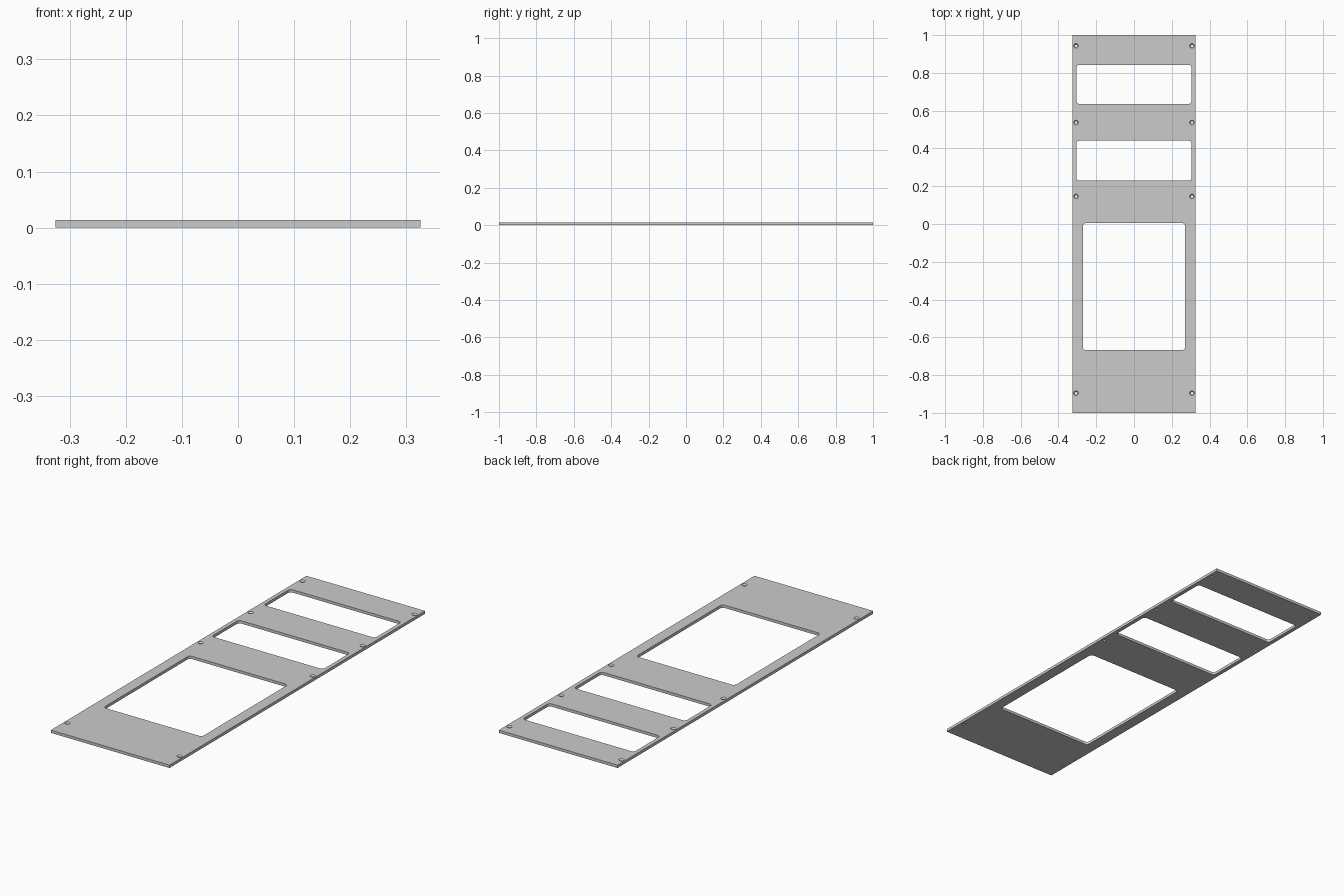
import bpy, bmesh, math

if "Cube" in bpy.data.objects:
    bpy.data.objects.remove(bpy.data.objects["Cube"])

T = 0.014            # plate thickness
HALF_W, HALF_L = 0.325, 1.0


def loft(bm, rings):
    """Closed solid through matching rings of points, bottom to top."""
    loops = [[bm.verts.new(p) for p in ring] for ring in rings]
    n = len(loops[0])
    for a, b in zip(loops, loops[1:]):
        for i in range(n):
            j = (i + 1) % n
            bm.faces.new((a[i], a[j], b[j], b[i]))
    bm.faces.new(loops[0][::-1])
    bm.faces.new(loops[-1])


def rounded_rect(hw, y0, y1, r, z, steps=6):
    corners = [(hw - r, y1 - r), (-hw + r, y1 - r), (-hw + r, y0 + r), (hw - r, y0 + r)]
    pts = []
    for k, (cx, cy) in enumerate(corners):
        for s in range(steps + 1):
            a = math.pi / 2 * (k + s / steps)
            pts.append((cx + r * math.cos(a), cy + r * math.sin(a), z))
    return pts


def circle(cx, cy, r, z, n=24):
    return [(cx + r * math.cos(2 * math.pi * i / n),
             cy + r * math.sin(2 * math.pi * i / n), z) for i in range(n)]


def make_object(name, bm):
    mesh = bpy.data.meshes.new(name)
    bm.to_mesh(mesh)
    bm.free()
    ob = bpy.data.objects.new(name, mesh)
    bpy.context.collection.objects.link(ob)
    return ob


# Flat panel
bm = bmesh.new()
loft(bm, [[(-HALF_W, -HALF_L, z), (HALF_W, -HALF_L, z),
           (HALF_W, HALF_L, z), (-HALF_W, HALF_L, z)] for z in (0, T)])
panel = make_object("panel", bm)

# Window openings: half width, lower y, upper y
bm = bmesh.new()
for hw, y0, y1 in [(0.305, 0.636, 0.843), (0.305, 0.229, 0.441), (0.27, -0.668, 0.005)]:
    loft(bm, [rounded_rect(hw, y0, y1, 0.016, z) for z in (-0.02, T + 0.02)])

# Countersunk screw holes along both edges
for y in (0.943, 0.537, 0.146, -0.896):
    for x in (-0.307, 0.307):
        loft(bm, [circle(x, y, r, z) for r, z in
                  [(0.006, -0.02), (0.006, T - 0.007), (0.0125, T), (0.0125, T + 0.02)]])
cutter = make_object("opening_cutter", bm)
cutter.hide_render = True

# Cut the openings and apply
mod = panel.modifiers.new("openings", 'BOOLEAN')
mod.operation = 'DIFFERENCE'
mod.solver = 'EXACT'
mod.object = cutter
bpy.context.view_layer.objects.active = panel
panel.select_set(True)
cutter.select_set(False)
bpy.ops.object.modifier_apply(modifier=mod.name)
bpy.data.objects.remove(cutter)
bpy.ops.object.shade_smooth_by_angle(angle=math.radians(30))
